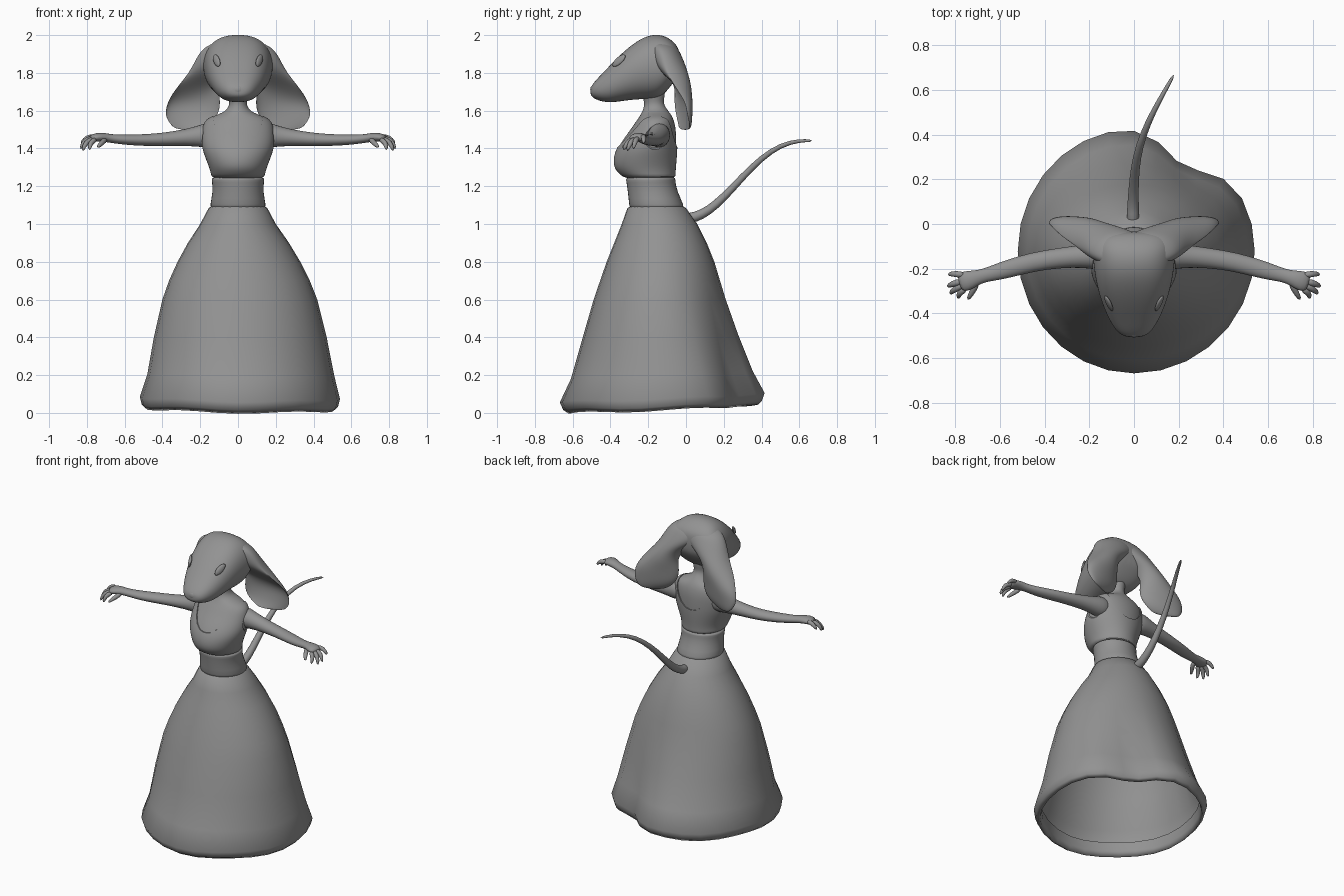
import bpy, bmesh
from math import sin, cos, pi, exp, copysign
from mathutils import Vector, Matrix

if "Cube" in bpy.data.objects:
    bpy.data.objects.remove(bpy.data.objects["Cube"], do_unlink=True)

grey = bpy.data.materials.new("plain grey")
grey.use_nodes = True
grey.diffuse_color = (.29, .29, .29, 1)
for node in grey.node_tree.nodes:
    if node.type == 'BSDF_PRINCIPLED':
        node.inputs["Base Color"].default_value = grey.diffuse_color


def angles(n):
    return [2 * pi * i / n for i in range(n)]


def finish(name, bm, levels=0, mirror=False):
    """Turn a bmesh into a smooth grey object."""
    for f in bm.faces:
        f.smooth = True
    mesh = bpy.data.meshes.new(name)
    bm.to_mesh(mesh)
    bm.free()
    mesh.materials.append(grey)
    ob = bpy.data.objects.new(name, mesh)
    bpy.context.collection.objects.link(ob)
    if mirror:
        ob.modifiers.new("mirror", 'MIRROR').use_mirror_merge = False
    if levels:
        mod = ob.modifiers.new("smooth", 'SUBSURF')
        mod.levels = mod.render_levels = levels
    return ob


def loft(name, rings, caps=True, levels=1, mirror=False):
    """Skin a list of equal rings of points."""
    bm = bmesh.new()
    loops = [[bm.verts.new(p) for p in ring] for ring in rings]
    n = len(loops[0])
    for a, b in zip(loops, loops[1:]):
        for i in range(n):
            j = (i + 1) % n
            bm.faces.new((a[i], a[j], b[j], b[i]))
    if caps:
        bm.faces.new(loops[0])
        bm.faces.new(loops[-1])
    bmesh.ops.recalc_face_normals(bm, faces=bm.faces)
    return finish(name, bm, levels, mirror)


def oval(z, half, front, back, n=20, grow=0):
    """Level ring with a half width and a front and back y."""
    cy, d = (front + back) / 2, (back - front) / 2 + grow
    return [Vector(((half + grow) * cos(a), cy + d * sin(a), z)) for a in angles(n)]


def tube(name, stations, n=12, **kw):
    """Tube through (x, y, z, side radius, upright radius)."""
    pts = [Vector(s[:3]) for s in stations]
    rings = []
    for i, s in enumerate(stations):
        t = (pts[min(i + 1, len(pts) - 1)] - pts[max(i - 1, 0)]).normalized()
        side = t.cross(Vector((0, 0, 1))).normalized()
        up = side.cross(t)
        rings.append([pts[i] + side * s[3] * cos(a) + up * s[4] * sin(a)
                      for a in angles(n)])
    return loft(name, rings, **kw)


def ball(name, place, size, along=(1, 0, 0), facing=(0, 0, 1), mirror=False):
    """Squashed sphere: local x lies along one direction, local z faces another."""
    x = Vector(along).normalized()
    y = Vector(facing).cross(x).normalized()
    turn = Matrix((x, y, x.cross(y))).transposed()
    bm = bmesh.new()
    bmesh.ops.create_uvsphere(bm, u_segments=16, v_segments=10, radius=1)
    for v in bm.verts:
        v.co = turn @ (v.co * Vector(size)) + Vector(place)
    return finish(name, bm, mirror=mirror)


# Skirt: flared rings with a pinched fold at the back left and a turned-in hem
skirt_rows = [  # z, right, left, front, back, fold depth
    (1.1, .13, .13, -.28, -.03, 0), (1.085, .155, .155, -.31, 0, 0),
    (1, .2, .2, -.34, .06, 0), (.9, .265, .27, -.38, .11, 0),
    (.8, .32, .33, -.42, .15, 0), (.7, .365, .38, -.455, .18, .01),
    (.6, .4, .42, -.49, .21, .03), (.4, .445, .47, -.55, .28, .09),
    (.2, .48, .51, -.61, .36, .165), (.08, .52, .54, -.668, .425, .19),
    (.04, .51, .53, -.65, .41, .19), (.02, .49, .51, -.62, .39, .19),
    (.06, .48, .5, -.61, .38, .19), (.12, .478, .5, -.61, .37, .18)]
skirt = []
for z, right, left, front, back, fold in skirt_rows:
    ring = []
    cy = (front + back) / 2
    for a in angles(28):
        pinch = 1 - fold * exp(-((a - 1.05) / .33) ** 2)
        x = (left if cos(a) > 0 else right) * cos(a)
        y = (back - front) / 2 * sin(a)
        lift = .1 * fold * (sin(a) - .3 * cos(a) + .3 * sin(5 * a))
        ring.append((x * pinch, cy + y * pinch, z + lift))
    skirt.append(ring)
loft("skirt", skirt, caps=False, levels=0)

# Waistband
loft("waistband", [oval(*r) for r in (
    (1.06, .15, -.3, 0), (1.1, .15, -.302, -.01), (1.17, .135, -.31, -.043),
    (1.225, .139, -.317, -.056), (1.243, .145, -.322, -.052), (1.25, .12, -.3, -.07))])

# Torso and neck
torso_rows = [
    (1.235, .132, -.31, -.06), (1.265, .138, -.35, -.06), (1.3, .148, -.378, -.058),
    (1.35, .168, -.38, -.053), (1.4, .186, -.364, -.05), (1.45, .19, -.333, -.05),
    (1.5, .186, -.295, -.052), (1.54, .176, -.268, -.06), (1.565, .148, -.25, -.07),
    (1.585, .092, -.238, -.082), (1.605, .058, -.228, -.098), (1.64, .043, -.218, -.122),
    (1.68, .055, -.235, -.11), (1.74, .06, -.24, -.11)]
loft("torso", [oval(*r) for r in torso_rows], levels=2)

# Bodice: thin shell over the torso with scooped neck and arm holes
bodice = loft("bodice", [oval(*r, grow=.007) for r in torso_rows[:11]], levels=2)
cutters = [ball("neck_cutter", (0, -.15, 1.57), (.132, 2, .165))]
for s in (-1, 1):
    cutters.append(ball("arm_cutter", (s * .26, -.145, 1.455), (.107, .1, .1)))
for c in cutters:
    c.hide_render = True
    mod = bodice.modifiers.new("cut", 'BOOLEAN')
    mod.operation, mod.object, mod.solver = 'DIFFERENCE', c, 'EXACT'
bpy.context.view_layer.update()
shell = bpy.data.meshes.new_from_object(
    bodice.evaluated_get(bpy.context.evaluated_depsgraph_get()))
bodice.modifiers.clear()
bodice.data = shell
for c in cutters:
    bpy.data.objects.remove(c, do_unlink=True)
bpy.ops.object.select_all(action='DESELECT')
bodice.select_set(True)
bpy.context.view_layer.objects.active = bodice
bpy.ops.object.shade_smooth_by_angle()

# Arms and palms
tube("arms", [
    (.1, -.145, 1.47, .054, .056), (.15, -.143, 1.472, .064, .072),
    (.2, -.143, 1.465, .059, .06), (.27, -.146, 1.458, .049, .046),
    (.4, -.16, 1.447, .045, .036), (.5, -.182, 1.444, .044, .032),
    (.6, -.212, 1.446, .04, .028), (.67, -.23, 1.452, .03, .023),
    (.71, -.242, 1.459, .036, .025), (.75, -.255, 1.46, .048, .024),
    (.785, -.265, 1.452, .042, .018)], mirror=True)

# Fingers and thumb
fingers = {
    "index_fingers": ((.75, -.285, 1.45), (.785, -.312, 1.43), (.785, -.332, 1.39)),
    "middle_fingers": ((.76, -.27, 1.452), (.808, -.295, 1.435), (.822, -.312, 1.385)),
    "ring_fingers": ((.765, -.255, 1.455), (.815, -.268, 1.445), (.834, -.28, 1.395)),
    "little_fingers": ((.755, -.23, 1.46), (.8, -.222, 1.462), (.833, -.225, 1.425)),
    "thumbs": ((.7, -.255, 1.45), (.72, -.3, 1.43), (.745, -.34, 1.405))}
for name, path in fingers.items():
    r = (.017, .0155, .009)
    tube(name, [(*p, w, w) for p, w in zip(path, r)], n=8, mirror=True)

# Head: boxy rings running from the blunt nose to the back of the skull
head = []
for y, low, high, w in (
        (-.506, 1.685, 1.72, .03), (-.495, 1.67, 1.74, .06), (-.47, 1.655, 1.77, .087),
        (-.42, 1.642, 1.822, .116), (-.37, 1.644, 1.876, .138), (-.3, 1.655, 1.942, .162),
        (-.22, 1.66, 1.996, .178), (-.15, 1.66, 2.008, .186), (-.1, 1.7, 1.993, .187),
        (-.055, 1.765, 1.958, .165), (-.032, 1.81, 1.915, .1)):
    cz, h = (low + high) / 2, (high - low) / 2
    head.append([(w * copysign(abs(cos(a)) ** .8, cos(a)), y,
                  cz + h * copysign(abs(sin(a)) ** .95, sin(a))) for a in angles(20)])
loft("head", head, levels=2)
ball("nose", (0, -.493, 1.71), (.032, .014, .024))
ball("eyes", (.113, -.355, 1.865), (.046, .021, .01),
     along=(.3, .7, .6), facing=(.8, -.5, .3), mirror=True)

# Ears: drooping lobes, full and joined at the root, cupped towards the front below
ears = []
for z, inner, outer, edge, back, front in (
        (1.975, -.06, .08, -.15, .05, -.03), (1.945, -.08, .17, -.135, .085, -.06),
        (1.9, -.08, .21, -.118, .092, -.07), (1.85, -.02, .235, -.105, .1, -.065),
        (1.79, .07, .268, -.09, .105, -.03), (1.72, .105, .328, -.06, .092, .025),
        (1.65, .09, .375, -.04, .072, .05), (1.58, .1, .39, -.028, .055, .035),
        (1.535, .14, .366, -.014, .036, .014), (1.497, .195, .33, -.008, .014, 0)):
    cx, w = (inner + outer) / 2, (outer - inner) / 2
    lean = .03 if z < 1.7 else 0
    ears.append([(cx + w * cos(a),
                  edge + lean * cos(a) + abs(sin(a)) * (back if sin(a) > 0 else front), z)
                 for a in angles(20)])
loft("ears", ears, levels=2, mirror=True)

# Tail
tail_path = [(-.005, 0, 1.03), (-.005, .05, 1.035), (-.003, .12, 1.07), (0, .2, 1.14),
             (.012, .3, 1.25), (.04, .4, 1.35), (.085, .5, 1.418), (.14, .6, 1.443),
             (.18, .67, 1.44)]
tube("tail", [(*p, .031 - .003 * i, .031 - .003 * i)
              for i, p in enumerate(tail_path)])
